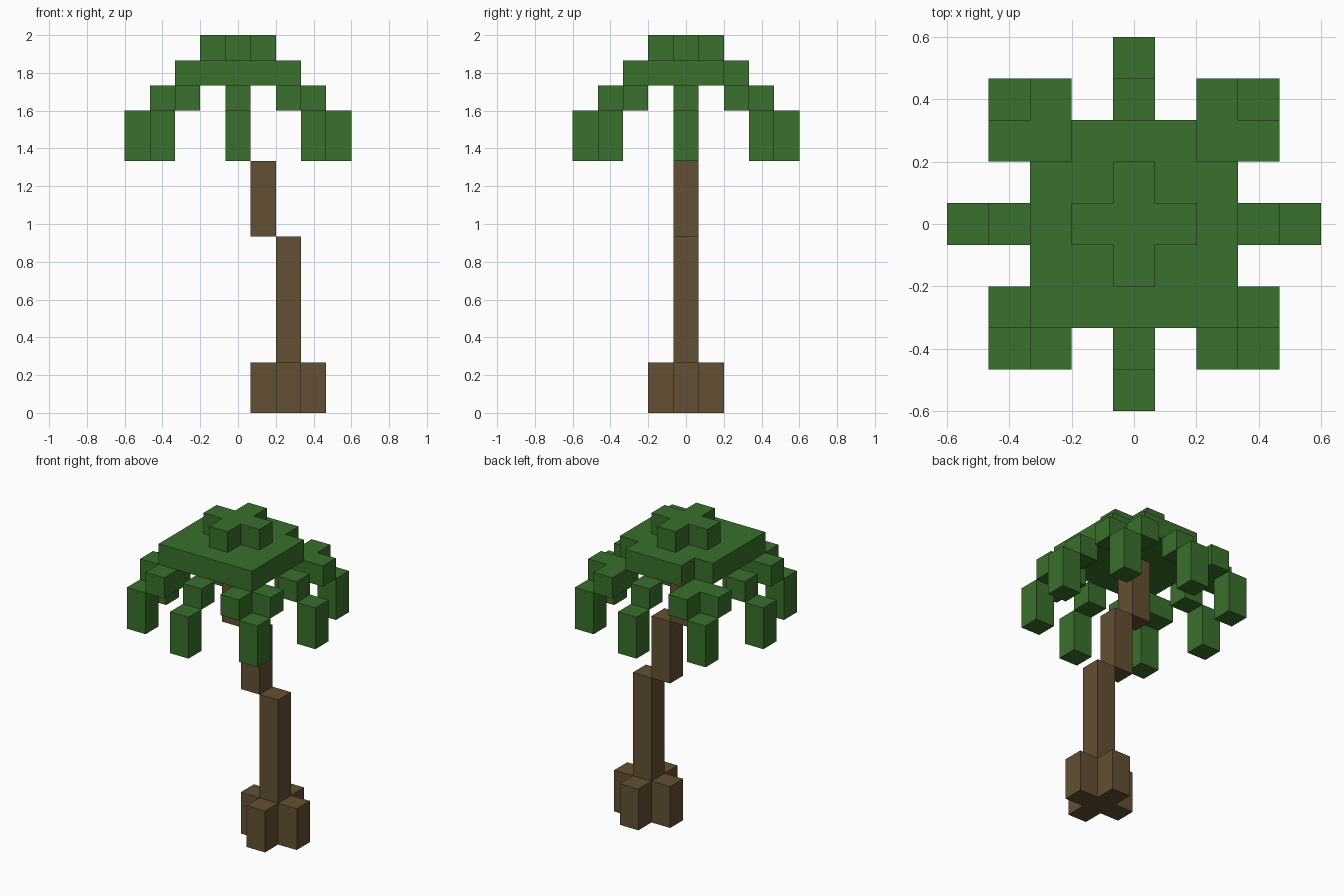
import bpy
import bmesh

U = 2 / 15  # block edge length

if "Cube" in bpy.data.objects:
    bpy.data.objects.remove(bpy.data.objects["Cube"], do_unlink=True)


def material(name, rgb):
    mat = bpy.data.materials.new(name)
    mat.use_nodes = True
    color = (*rgb, 1)
    mat.diffuse_color = color
    mat.node_tree.nodes["Principled BSDF"].inputs["Base Color"].default_value = color
    return mat


LEAF = material("leaf green", (0.042, 0.162, 0.025))
BARK = material("bark brown", (0.127, 0.080, 0.033))


def prism(name, outline, bottom, top, mat):
    """Extrude a flat outline, measured in blocks, between two heights."""
    bm = bmesh.new()
    base = bm.faces.new([bm.verts.new((x * U, y * U, bottom * U)) for x, y in outline])
    side = bmesh.ops.extrude_face_region(bm, geom=[base], use_keep_orig=True)["geom"]
    verts = [g for g in side if isinstance(g, bmesh.types.BMVert)]
    bmesh.ops.translate(bm, verts=verts, vec=(0, 0, (top - bottom) * U))
    bmesh.ops.recalc_face_normals(bm, faces=bm.faces)
    mesh = bpy.data.meshes.new(name)
    bm.to_mesh(mesh)
    bm.free()
    mesh.materials.append(mat)
    obj = bpy.data.objects.new(name, mesh)
    bpy.context.collection.objects.link(obj)
    return obj


def block(cx, cy):
    return [(cx - .5, cy - .5), (cx + .5, cy - .5), (cx + .5, cy + .5), (cx - .5, cy + .5)]


def cross(cx):
    a, b = .5, 1.5
    quarter = [(b, -a), (b, a), (a, a)]
    points = []
    for _ in range(4):
        points += quarter
        quarter = [(-y, x) for x, y in quarter]
    # drop the inner corner that each quarter shares with the next
    return [(cx + x, y) for i, (x, y) in enumerate(points)]


# Trunk: flared base and three leaning steps
prism("trunk_base", cross(2), 0, 2, BARK)
for name, x, bottom, top in (("trunk_lower", 2, 2, 7),
                             ("trunk_middle", 1, 7, 10),
                             ("trunk_upper", 0, 10, 13)):
    prism(name, block(x, 0), bottom, top, BARK)

# Crown: cross on top of a slab whose two back corners are notched
prism("crown_top", cross(0), 14, 15, LEAF)
a, b = 1.5, 2.5
prism("crown_slab", [(-b, -b), (b, -b), (b, a), (a, a), (a, b),
                     (-a, b), (-a, a), (-b, a)], 13, 14, LEAF)

# Straight fronds: one step out, then a hanging tip
for name, dx, dy in (("left", 1, 0), ("right", -1, 0), ("back", 0, 1), ("front", 0, -1)):
    prism(name + "_frond_step", block(3 * dx, 3 * dy), 12, 13, LEAF)
    prism(name + "_frond_tip", block(4 * dx, 4 * dy), 10, 12, LEAF)

# Corner fronds: an L-shaped step around a hanging tip
ELL = [(a, a), (3.5, a), (3.5, b), (b, b), (b, 3.5), (a, 3.5)]
for sx, side in ((1, "left"), (-1, "right")):
    for sy, end in ((1, "back"), (-1, "front")):
        name = end + "_" + side
        prism(name + "_frond_step", [(sx * x, sy * y) for x, y in ELL], 12, 13, LEAF)
        prism(name + "_frond_tip", block(3 * sx, 3 * sy), 10, 12, LEAF)
